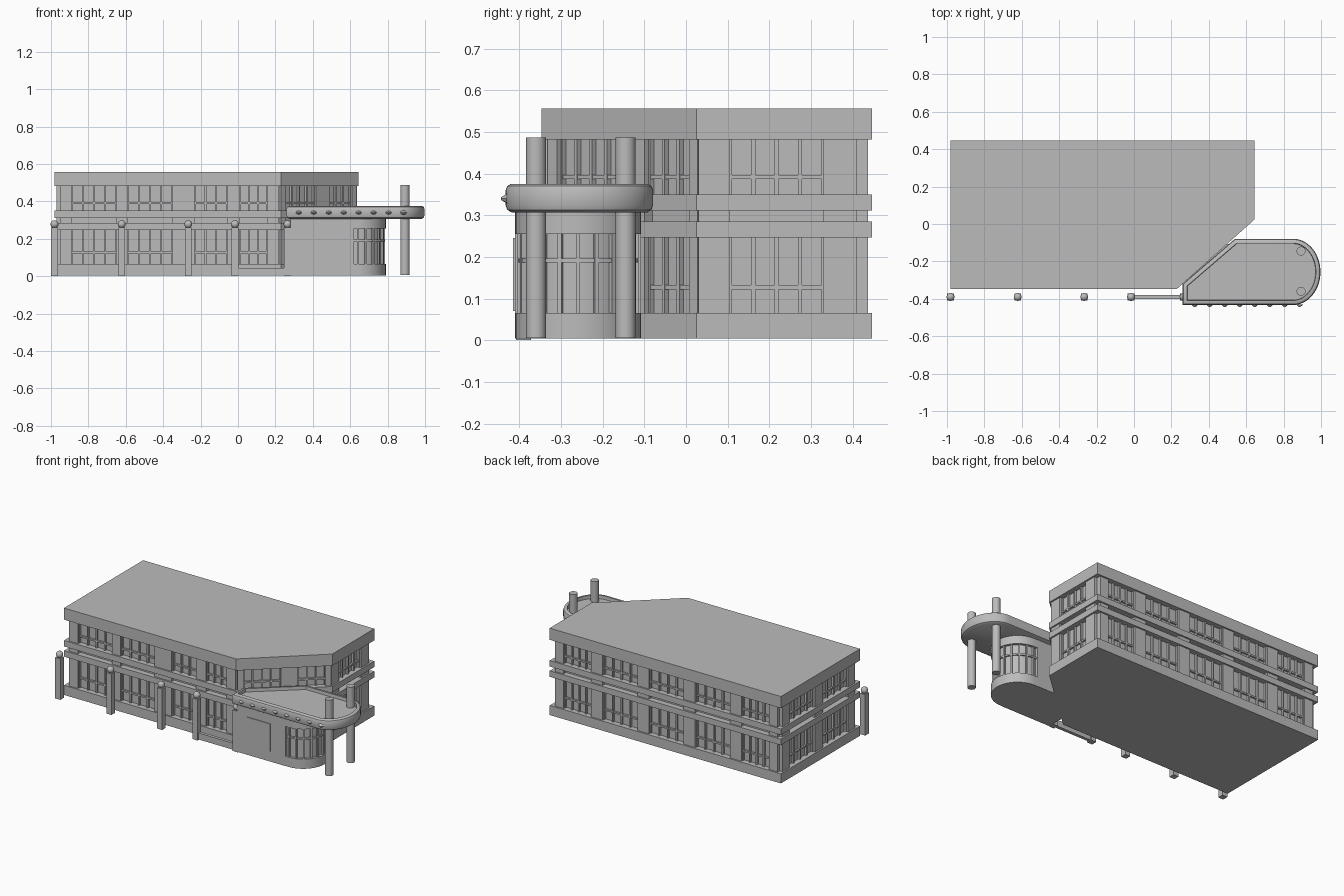
import bpy
import bmesh
from math import sin, cos, pi, radians
from mathutils import Vector, Matrix

cube = bpy.data.objects.get("Cube")
if cube:
    bpy.data.objects.remove(cube)

GREY = (0.5, 0.5, 0.5, 1)
mat = bpy.data.materials.new("light_grey")
mat.use_nodes = True
mat.diffuse_color = GREY
mat.node_tree.nodes["Principled BSDF"].inputs["Base Color"].default_value = GREY


def finish(bm, name, smooth=False):
    bmesh.ops.recalc_face_normals(bm, faces=bm.faces)
    mesh = bpy.data.meshes.new(name)
    bm.to_mesh(mesh)
    bm.free()
    mesh.materials.append(mat)
    ob = bpy.data.objects.new(name, mesh)
    bpy.context.collection.objects.link(ob)
    if smooth:
        bpy.ops.object.select_all(action="DESELECT")
        ob.select_set(True)
        bpy.context.view_layer.objects.active = ob
        bpy.ops.object.shade_smooth_by_angle(angle=radians(35))
    return ob


def inset(poly, d):
    """Move every side of a convex counter-clockwise outline inward by d."""
    pts = [Vector(p) for p in poly]
    out = []
    for i, p in enumerate(pts):
        a = (p - pts[i - 1]).normalized()
        b = (pts[(i + 1) % len(pts)] - p).normalized()
        na, nb = Vector((-a.y, a.x)), Vector((-b.y, b.x))
        out.append(p + (na + nb) * d / (1 + na.dot(nb)))
    return out


def loft(bm, poly, rings):
    """Stack inset copies of an outline, given as (inset, z) pairs."""
    loops = [[bm.verts.new((p.x, p.y, z)) for p in inset(poly, d)] for d, z in rings]
    for lo, hi in zip(loops, loops[1:]):
        for i in range(len(lo)):
            bm.faces.new((lo[i - 1], lo[i], hi[i], hi[i - 1]))
    bm.faces.new(loops[0][::-1])
    bm.faces.new(loops[-1])


def slab(name, poly, rings, smooth=False):
    bm = bmesh.new()
    loft(bm, poly, rings)
    return finish(bm, name, smooth)


def box(bm, lo, hi, frame=Matrix()):
    lo, hi = Vector(lo), Vector(hi)
    m = frame @ Matrix.Translation((lo + hi) / 2) @ Matrix.Diagonal((*(hi - lo), 1))
    bmesh.ops.create_cube(bm, size=1, matrix=m)


def arc(cx, cy, rx, ry, n):
    return [(cx + rx * sin(pi * i / n), cy - ry * cos(pi * i / n)) for i in range(n + 1)]


# Main building: recessed glazed core and projecting horizontal bands
plan = [(-0.98, -0.347), (0.23, -0.347), (0.645, 0.025), (0.645, 0.447), (-0.98, 0.447)]
slab("glazed_core", plan, [(0.035, 0.02), (0.035, 0.54)])
for name, z0, z1 in (("base_band", 0.004, 0.065), ("lower_floor_band", 0.247, 0.285),
                     ("upper_floor_band", 0.312, 0.35), ("roof_parapet", 0.482, 0.556)):
    slab(name, plan, [(0, z0), (0, z1)])

# Pillars on each wall as (start, end) distances along it
pitch = 1.625 / 5
back = [(0.03, 0.09)] + [(i * pitch - 0.04, i * pitch + 0.04) for i in range(1, 5)] + [(1.535, 1.595)]
walls = {
    "front": [(0.03, 0.09), (0.33, 0.39), (0.63, 0.75), (0.92, 0.99), (1.135, 1.2)],
    "corner": [(0.01, 0.045), (0.26, 0.36), (0.52, 0.55)],
    "right": [(0.005, 0.08), (0.305, 0.385)],
    "back": back,
    "left": [(0.03, 0.1), (0.355, 0.437), (0.69, 0.76)],
}
FLOORS = ((0.06, 0.25, 0.127), (0.345, 0.485, 0.392))
for i, (side, pillars) in enumerate(walls.items()):
    a, b = Vector(plan[i]), Vector(plan[(i + 1) % len(plan)])
    d = (b - a).normalized()
    # Local frame: x along the wall, y into the building
    frame = Matrix(((d.x, -d.y, 0, a.x), (d.y, d.x, 0, a.y), (0, 0, 1, 0), (0, 0, 0, 1)))
    bm = bmesh.new()
    for s, e in pillars:
        box(bm, (s, 0.01, 0.05), (e, 0.045, 0.5), frame)
    finish(bm, side + "_pillars")
    bm = bmesh.new()
    for (_, s), (e, _) in zip(pillars, pillars[1:]):
        panes = 3 if e - s < 0.19 else 4
        for z0, z1, bar in FLOORS:
            for k in range(panes + 1):
                x = s + (e - s) * k / panes
                box(bm, (x - 0.005, 0.022, z0), (x + 0.005, 0.04, z1), frame)
            box(bm, (s, 0.024, bar - 0.005), (e, 0.04, bar + 0.005), frame)
    finish(bm, side + "_window_frames")

# Entrance pavilion: solid block with a rounded glazed end
block = [(0.28, -0.41), (0.62, -0.41), (0.62, -0.108), (0.45, -0.108), (0.28, -0.26)]
slab("entrance_block", block, [(0, 0.004), (0, 0.315)])
CX, CY, R = 0.64, -0.259, 0.15
bay = [(0.55, CY - R)] + arc(CX, CY, R, R, 28) + [(0.55, CY + R)]
slab("bay_glass", bay, [(0.016, 0.02), (0.016, 0.3)], True)
for name, z0, z1 in (("bay_base", 0.004, 0.065), ("bay_header", 0.255, 0.315)):
    slab(name, bay, [(0, z0), (0, z1)], True)
slab("bay_transom", bay, [(0.007, 0.186), (0.007, 0.196)], True)
bm = bmesh.new()
for i in range(11):
    frame = Matrix.Translation((CX, CY, 0)) @ Matrix.Rotation(pi * (i - 5) / 10, 4, "Z")
    box(bm, (R - 0.02, -0.005, 0.06), (R - 0.005, 0.005, 0.26), frame)
finish(bm, "bay_mullions")
bm = bmesh.new()
box(bm, (0.35, -0.415, 0.07), (0.515, -0.405, 0.245))
finish(bm, "entrance_panel")

# Canopy: rounded rim around a sunken tray
canopy = [(0.26, -0.433)] + arc(0.85, -0.256, 0.147, 0.177, 28) + [(0.54, -0.079), (0.26, -0.32)]
slab("canopy", canopy, [(0.014, 0.307), (0.004, 0.313), (0, 0.324), (0, 0.36), (0.004, 0.37),
                        (0.012, 0.375), (0.024, 0.375), (0.026, 0.355)], True)
bm = bmesh.new()
for i in range(8):
    x = 0.325 + i * 0.08
    m = Matrix.Translation((x, -0.437, 0.34)) @ Matrix.Rotation(pi / 2, 4, "X")
    m = m @ Matrix.Diagonal((1.6, 1, 1, 1))
    bmesh.ops.create_cone(bm, cap_ends=True, segments=8, radius1=0.012, radius2=0.003,
                          depth=0.014, matrix=m)
finish(bm, "canopy_studs")

# Tall round columns piercing the canopy
for name, y in (("front_column", -0.36), ("rear_column", -0.145)):
    bm = bmesh.new()
    bmesh.ops.create_cone(bm, cap_ends=True, segments=28, radius1=0.024, radius2=0.024,
                          depth=0.482, matrix=Matrix.Translation((0.893, y, 0.246)))
    finish(bm, name, True)

# Ball-topped posts along the front and a low wall between the last two
for i, x in enumerate((-0.981, -0.622, -0.266, -0.016, 0.265)):
    bm = bmesh.new()
    box(bm, (x - 0.018, -0.408, 0), (x + 0.018, -0.372, 0.26))
    finish(bm, f"post_{i + 1}")
    bm = bmesh.new()
    bmesh.ops.create_uvsphere(bm, u_segments=20, v_segments=12, radius=0.021,
                              matrix=Matrix.Translation((x, -0.39, 0.278)))
    finish(bm, f"post_ball_{i + 1}", True)
bm = bmesh.new()
box(bm, (-0.01, -0.4, 0.004), (0.26, -0.38, 0.045))
finish(bm, "low_wall")
